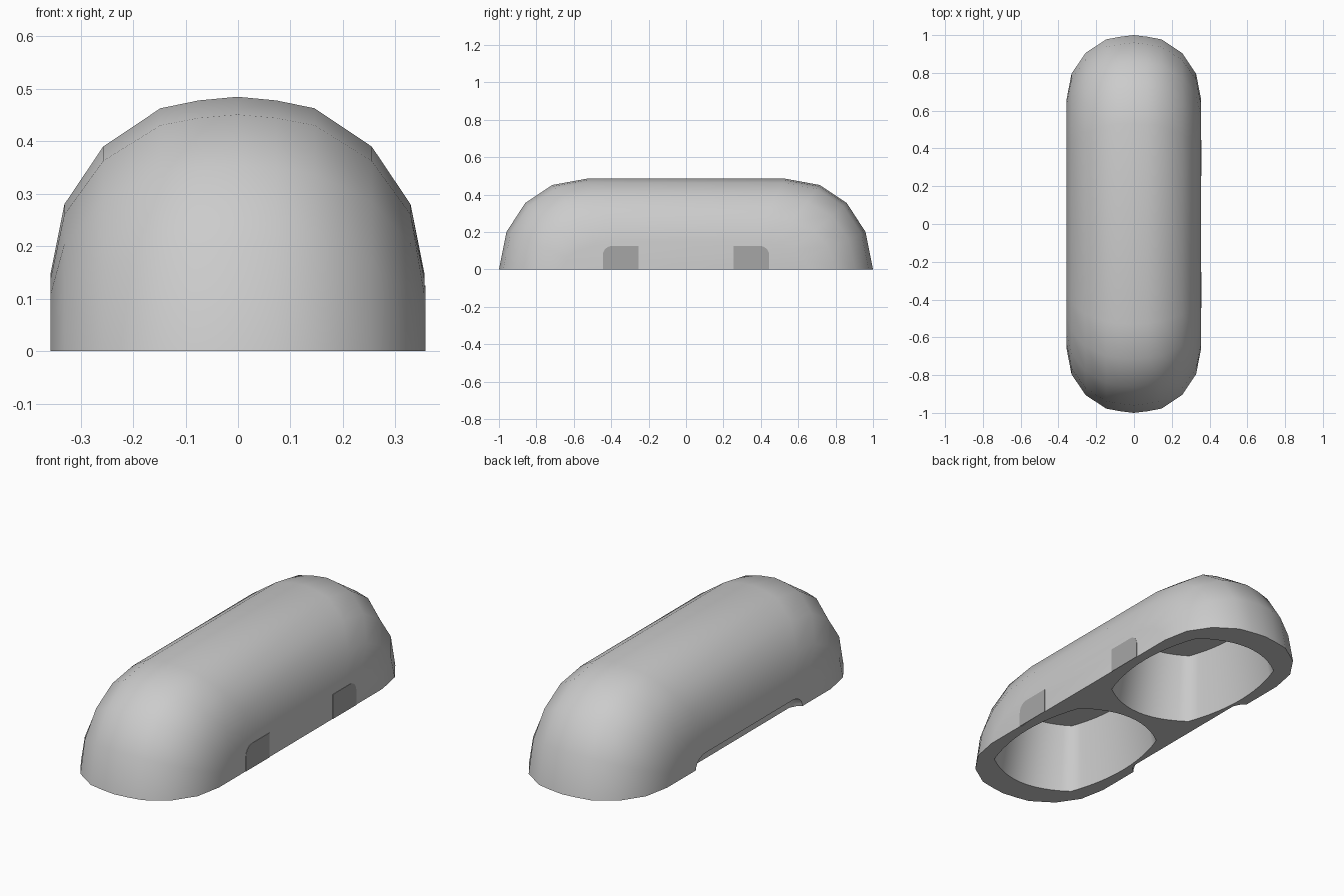
import bpy, bmesh, math

if "Cube" in bpy.data.objects:
    bpy.data.objects.remove(bpy.data.objects["Cube"])


def make_object(name, verts, faces):
    mesh = bpy.data.meshes.new(name)
    mesh.from_pydata(verts, [], faces)
    bm = bmesh.new()
    bm.from_mesh(mesh)
    bmesh.ops.recalc_face_normals(bm, faces=bm.faces)
    bm.to_mesh(mesh)
    bm.free()
    obj = bpy.data.objects.new(name, mesh)
    bpy.context.collection.objects.link(obj)
    return obj


def loft(name, rings):
    n = len(rings[0])
    verts = [p for r in rings for p in r]
    faces = [list(range(n)), list(range((len(rings) - 1) * n, len(rings) * n))]
    for k in range(len(rings) - 1):
        for i in range(n):
            j = (i + 1) % n
            faces.append([k * n + i, k * n + j, (k + 1) * n + j, (k + 1) * n + i])
    return make_object(name, verts, faces)


def side_plate(name, yz, x0, x1):
    return loft(name, [[(x, y, z) for y, z in yz] for x in (x0, x1)])


def corner(cy, cz, ry, rz, a0, a1, steps=6):
    angles = [math.radians(a0 + (a1 - a0) * i / steps) for i in range(steps + 1)]
    return [(cy + ry * math.cos(a), cz + rz * math.sin(a)) for a in angles]


def bulged_rect(cy, hx, hy, bx, by, z, steps=12):
    """Rectangle outline whose four sides bow outwards."""
    ts = [-1 + 2 * i / steps for i in range(steps)]
    right = [(hx + bx * (1 - t * t), hy * t) for t in ts]
    top = [(-hx * t, hy + by * (1 - t * t)) for t in ts]
    pts = right + top
    pts += [(-x, -y) for x, y in pts]
    return [(x, cy + y, z) for x, y in pts]


# Domed capsule body: columns across x, each with a scaled end-to-end profile
half = [(0.356, 0.66, 0.15), (0.33, 0.795, 0.28), (0.256, 0.905, 0.39),
        (0.147, 0.977, 0.463), (0.074, 0.991, 0.478)]
cols = [(-x, y, z) for x, y, z in half] + [(0, 1, 0.485)] + half[::-1]
end = [(1, 0), (0.96, 0.412), (0.86, 0.73), (0.715, 0.93), (0.53, 1)]
rows = end + [(-s, t) for s, t in end[::-1]]
n = len(rows)
verts = [(x - 0.001, y * s, z * t) for x, y, z in cols for s, t in rows]
faces = [[i * n + k, i * n + k + 1, (i + 1) * n + k + 1, (i + 1) * n + k]
         for i in range(len(cols) - 1) for k in range(n - 1)]
last = len(cols) - 1
faces += [list(range(n)), list(range(last * n, last * n + n))]
faces.append([i * n for i in range(last + 1)]
             + [i * n + n - 1 for i in range(last, -1, -1)])
body = make_object("domed_body", verts, faces)

# Two hollow pockets underneath with steep walls and a flat ceiling
cutters = []
for side in (-1, 1):
    rings = []
    for k in range(-1, 7):
        f = k / 6
        rings.append(bulged_rect(side * 0.447, 0.245 - 0.035 * f, 0.325 - 0.05 * f,
                                 0.06 - 0.01 * f, 0.09 - 0.02 * f, 0.335 * f))
    cutters.append(loft("pocket_cutter", rings))

# Shallow finger notch along the left bottom edge, rounded at its ends
notch = [(0.43, -0.05)] + corner(0.35, 0, 0.08, 0.06, 0, 90) \
    + corner(-0.35, 0, 0.08, 0.06, 90, 180) + [(-0.43, -0.05)]
cutters.append(loft("notch_cutter", [
    [(x, y * s, z) for y, z in notch]
    for x, s in ((-0.5, 1), (-0.357, 1), (-0.335, 0.96), (-0.318, 0.88))]))

bpy.context.view_layer.objects.active = body
for c in cutters:
    m = body.modifiers.new("cut", "BOOLEAN")
    m.operation = "DIFFERENCE"
    m.solver = "EXACT"
    m.object = c
    c.hide_render = True
    bpy.ops.object.modifier_apply(modifier=m.name)
    bpy.data.objects.remove(c)

# Darker hinge plates on the right side, rounded on the outer top corner
dark = bpy.data.materials.new("dark_grey")
dark.diffuse_color = (0.38, 0.38, 0.38, 1)
dark.use_nodes = True
dark.node_tree.nodes["Principled BSDF"].inputs["Base Color"].default_value = dark.diffuse_color
plates = []
for side, name in ((-1, "front_hinge_plate"), (1, "back_hinge_plate")):
    outline = [(0.255, 0), (0.445, 0)] \
        + corner(0.395, 0.075, 0.05, 0.05, 0, 90) + [(0.255, 0.125)]
    plate = side_plate(name, [(side * y, z) for y, z in outline], 0.345, 0.357)
    plate.data.materials.append(dark)
    plates.append(plate)

for obj in [body] + plates:
    bpy.ops.object.select_all(action="DESELECT")
    obj.select_set(True)
    bpy.context.view_layer.objects.active = obj
    bpy.ops.object.shade_smooth_by_angle(angle=math.radians(40))
